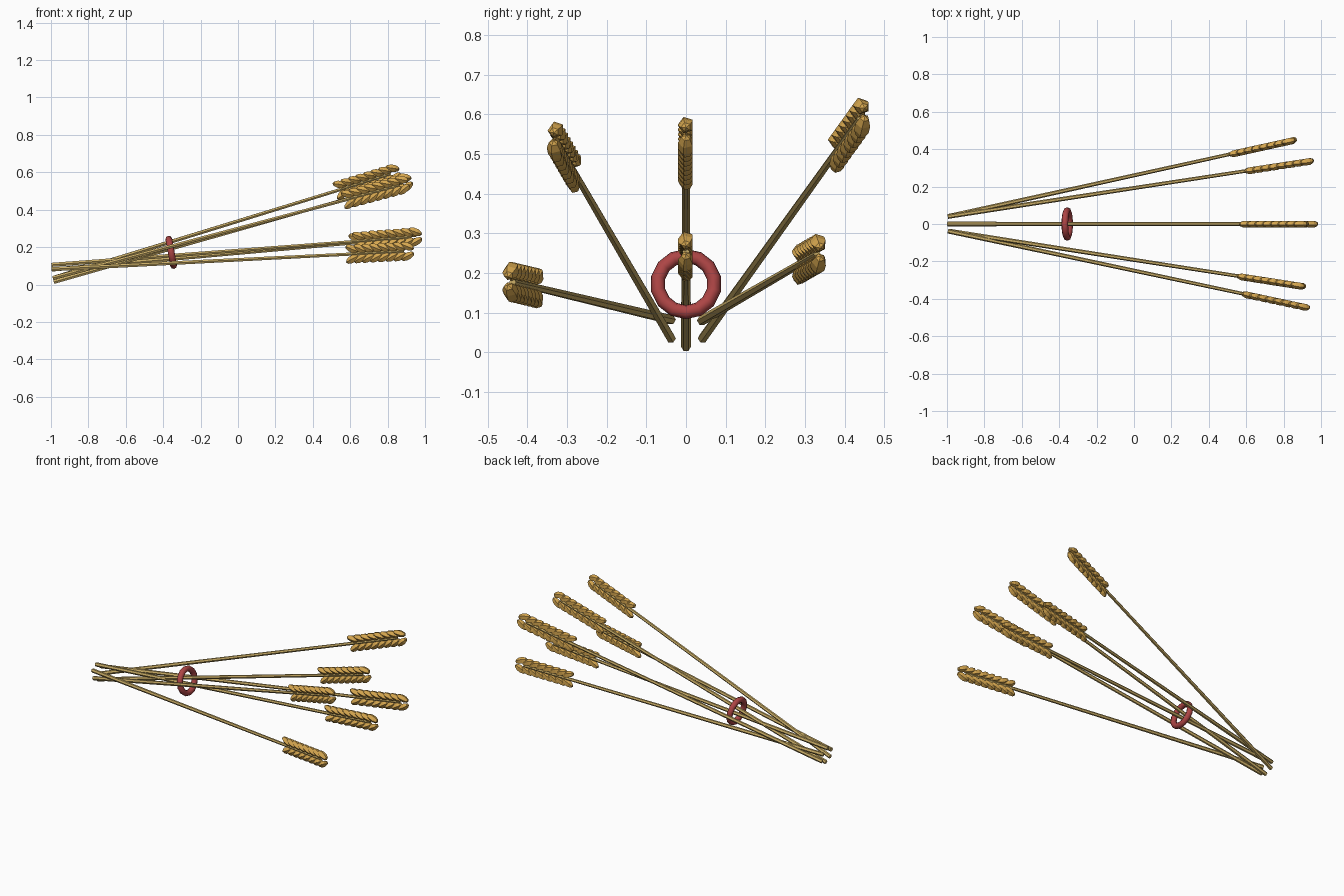
import bpy, bmesh, math
from mathutils import Matrix, Vector

cube = bpy.data.objects.get("Cube")
if cube:
    bpy.data.objects.remove(cube)


def material(name, rgb):
    m = bpy.data.materials.new(name)
    m.use_nodes = True
    m.diffuse_color = (*rgb, 1)
    m.node_tree.nodes["Principled BSDF"].inputs["Base Color"].default_value = (*rgb, 1)
    return m


STRAW = material("straw", (0.58, 0.41, 0.13))
GRAIN = material("golden grain", (0.68, 0.39, 0.08))
RED = material("red tie", (0.42, 0.06, 0.06))


def make_object(name, bm, mat, matrix):
    mesh = bpy.data.meshes.new(name)
    bm.to_mesh(mesh)
    bm.free()
    mesh.materials.append(mat)
    ob = bpy.data.objects.new(name, mesh)
    ob.matrix_world = matrix
    bpy.context.collection.objects.link(ob)
    return ob


def frame(origin, direction):
    """Local x runs along the direction, local z stays as upright as possible."""
    x = direction.normalized()
    y = Vector((0, 0, 1)).cross(x).normalized()
    rot = Matrix((x, y, x.cross(y))).transposed()
    return Matrix.Translation(origin) @ rot.to_4x4()


TURN = Matrix.Rotation(math.pi / 2, 4, "Y")   # cone axis from z to x
KERNELS, SPACING = 8, 0.043
KERNEL_LENGTH, KERNEL_RADIUS = 0.04, 0.021    # half sizes
TILT = math.radians(25)


def stalk(name, base, tip):
    base, tip = Vector(base), Vector(tip)
    length = (tip - base).length
    place = frame(base, tip - base)

    # Tapered straw stem
    bm = bmesh.new()
    stem_length = length - 0.06
    bmesh.ops.create_cone(bm, cap_ends=True, segments=6, radius1=0.0125, radius2=0.009,
                          depth=stem_length,
                          matrix=Matrix.Translation((stem_length / 2, 0, 0)) @ TURN)
    make_object(name + "_stem", bm, STRAW, place)

    # Two rows of kernels whose outer ends sweep back toward the stem
    bm = bmesh.new()
    for side in (1, -1):
        for i in range(KERNELS):
            x = length - KERNEL_LENGTH - i * SPACING
            m = (Matrix.Translation((x, 0, side * 0.027))
                 @ Matrix.Rotation(side * TILT, 4, "Y") @ TURN
                 @ Matrix.Rotation(math.pi, 4, "Z")
                 @ Matrix.Diagonal((KERNEL_RADIUS, KERNEL_RADIUS, KERNEL_LENGTH, 1)))
            bmesh.ops.create_uvsphere(bm, u_segments=5, v_segments=5, radius=1, matrix=m)
    make_object(name + "_head", bm, GRAIN, place)


# Stalks cross at the tie and fan out
stalk("right_low", (-0.995, -0.038, 0.082), (0.945, -0.45, 0.18))
stalk("right_high", (-0.988, -0.038, 0.035), (0.92, -0.335, 0.545))
stalk("middle_high", (-0.985, 0, 0.014), (0.935, 0, 0.558))
stalk("middle_low", (-0.998, 0, 0.105), (0.988, 0, 0.258))
stalk("left_high", (-0.988, 0.042, 0.035), (0.87, 0.452, 0.607))
stalk("left_low", (-0.995, 0.04, 0.08), (0.965, 0.34, 0.253))

# Ring tie
bpy.ops.mesh.primitive_torus_add(major_segments=14, minor_segments=8,
                                 major_radius=0.072, minor_radius=0.018)
tie = bpy.context.object
tie.name = "ring_tie"
tie.data.materials.append(RED)
tie.matrix_world = frame(Vector((-0.357, 0, 0.172)), Vector((1, 0, 0.18))) @ TURN
bpy.ops.object.shade_smooth_by_angle(angle=math.radians(50))
